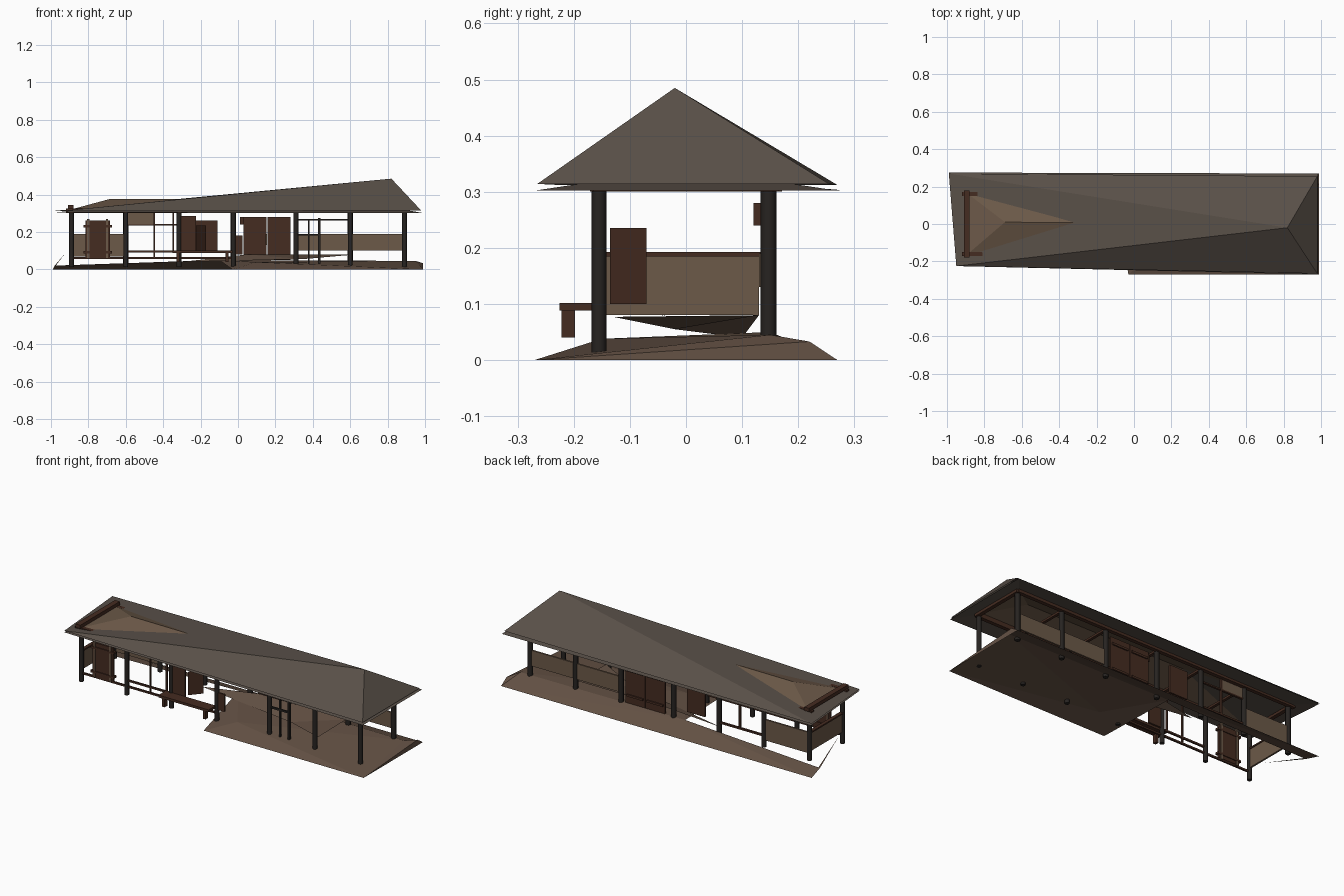
import bpy, math

def mat(name, r, g, b):
    m = bpy.data.materials.new(name)
    m.diffuse_color = (r, g, b, 1)
    return m

ROOF = mat("roof_tile", .10, .08, .065)
WOOD = mat("dark_wood", .06, .025, .015)
PANEL = mat("light_wood", .15, .10, .065)
POST = mat("post_wood", .02, .017, .015)
EARTH = mat("earth", .13, .085, .06)

def mesh(name, verts, faces, m):
    me = bpy.data.meshes.new(name)
    me.from_pydata(verts, [], faces)
    me.materials.append(m)
    ob = bpy.data.objects.new(name, me)
    bpy.context.collection.objects.link(ob)
    return ob

def box(name, x0, x1, y0, y1, z0, z1, m):
    v = [(x, y, z) for z in (z0, z1) for x, y in ((x0, y0), (x1, y0), (x1, y1), (x0, y1))]
    f = [(3, 2, 1, 0), (4, 5, 6, 7)] + [(i, (i + 1) % 4, (i + 1) % 4 + 4, i + 4) for i in range(4)]
    return mesh(name, v, f, m)

def cyl(name, x, y, z0, z1, r, m, n=8):
    bpy.ops.mesh.primitive_cylinder_add(vertices=n, radius=r, depth=z1 - z0, location=(x, y, (z0 + z1) / 2))
    ob = bpy.context.object
    ob.name = name
    ob.data.materials.append(m)
    bpy.ops.object.shade_smooth_by_angle(angle=math.radians(50))
    return ob

# outer roof: lopsided pyramid sheet with one high apex
mesh("outer_roof", [(-.95, -.225, .312), (.98, -.265, .314), (.98, .255, .314), (-.99, .27, .312), (.82, -.02, .485)],
     [(0, 1, 4), (1, 2, 4), (2, 3, 4), (3, 0, 4)], ROOF)

# soffit ring under the eaves
mesh("soffit", [(-.95, -.225, .303), (.985, -.27, .302), (.985, .27, .302), (-.99, .275, .303),
                (-.9, -.17, .312), (.9, -.17, .317), (.9, .17, .317), (-.9, .17, .312)],
     [(i, (i + 1) % 4, (i + 1) % 4 + 4, i + 4) for i in range(4)], ROOF)

# inner hip ceiling, its left end shows through the outer roof
mesh("ceiling", [(-.9, -.17, .318), (.9, -.17, .318), (.9, .17, .318), (-.9, .17, .318),
                 (-.69, .01, .375), (.7, 0, .375)],
     [(0, 1, 5, 4), (1, 2, 5), (2, 3, 4, 5), (3, 0, 4)], PANEL)

# earth mound
mesh("mound", [(.99, -.27, 0), (-.03, -.27, 0), (-.1, .15, .05), (.95, .15, .045), (.99, .22, .033),
               (.99, .27, 0), (-.99, .27, 0), (-.98, .18, .02), (.1, -.15, .038), (-.92, -.05, .08)],
     [(0, 8, 1), (1, 8, 2), (0, 3, 8), (8, 3, 2), (0, 4, 3), (0, 5, 4), (3, 4, 5), (2, 3, 5),
      (2, 5, 6), (2, 6, 7)], EARTH)
mesh("mound_sliver", [(-.99, .27, 0), (-.98, .18, .02), (-.92, -.08, .09)], [(0, 1, 2)], EARTH)

# broken floor
mesh("floor_piece", [(.6, .13, .08), (.6, -.13, .077), (.35, -.02, .055), (.05, .13, .08), (-.3, .1, .04)],
     [(0, 1, 2), (0, 2, 3), (2, 4, 3)], EARTH)

# columns
xs = (-.89, -.60, -.315, -.025, .31, .60, .89)
for x in xs:
    cyl("front_column", x, -.155, .012, .305, .013, POST)
    cyl("back_column", x, .147, .03, .305, .014, POST)

# ring beams and raised left tie beam
for s in (-1, 1):
    box("long_beam", -.92, .9, s * .16 - .011, s * .16 + .011, .300, .326, WOOD)
    box("end_beam", s * .9 - .011, s * .9 + .011, -.165, .165, .300, .315, WOOD)
box("tie_beam", -.91, -.88, -.18, .18, .325, .345, WOOD)
for x in xs[1:-1]:
    box("cross_beam", x - .008, x + .008, -.16, .16, .302, .314, WOOD)

# low wall panels
box("left_end_panel", -.895, -.885, -.15, .13, .08, .19, PANEL)
box("left_end_rail", -.9, -.88, -.15, .14, .185, .193, WOOD)
box("back_left_panel", -.89, -.60, .142, .152, .07, .19, PANEL)
box("back_right_panel", .31, .89, .142, .152, .10, .19, PANEL)
box("hanging_panel", -.595, -.45, .142, .15, .24, .30, PANEL)

# rails
box("back_rail", -.60, -.315, .142, .154, .09, .10, WOOD)
box("back_top_rail", -.60, -.315, .142, .154, .235, .243, WOOD)
box("back_stud", -.453, -.443, .142, .154, .09, .30, WOOD)
box("front_rail", -.89, -.025, -.16, -.15, .055, .065, WOOD)
box("front_sill", -.60, -.315, -.16, -.15, .09, .10, WOOD)
box("front_stud", -.35, -.342, -.16, -.15, .09, .30, WOOD)
box("front_stud", -.453, -.445, -.16, -.15, .055, .30, WOOD)
for z in (.18, .26):
    box("screen_rail", .31, .60 if z > .2 else .435, -.16, -.15, z, z + .01, POST)
box("screen_post", .428, .440, -.162, -.148, .03, .275, POST)
box("screen_post", .375, .382, -.16, -.15, .03, .26, POST)

# back double door with battens
for x0, x1 in ((.03, .153), (.157, .28)):
    box("double_door", x0, x1, .140, .150, .05, .28, WOOD)
    for z in (.09, .235):
        box("door_batten", x0 + .01, x1 - .01, .133, .157, z, z + .012, WOOD)
box("door_handle", .148, .154, .13, .14, .13, .19, PANEL)
box("wall_bracket", .01, .03, .12, .135, .24, .28, WOOD)
box("back_door", -.225, -.11, .140, .150, .10, .26, WOOD)

# front doors: one shut, one swung inwards
box("front_door", -.31, -.225, -.16, -.15, .10, .285, WOOD)
mesh("open_door", [(-.225, -.135, .10), (-.17, -.07, .10), (-.17, -.07, .235), (-.225, -.135, .235)], [(0, 1, 2, 3)], WOOD)
box("narrow_door", -.015, .025, -.16, -.15, .08, .18, WOOD)

# front left cabinet door with bands
box("cabinet_door", -.815, -.685, -.162, -.148, .065, .26, WOOD)
for z in (.085, .225):
    box("cabinet_band", -.825, -.675, -.167, -.143, z, z + .012, WOOD)
for x in (-.80, -.70):
    box("cabinet_stile", x - .006, x + .006, -.166, -.144, .06, .27, PANEL)

# bench
box("bench_seat", -.35, -.03, -.225, -.16, .088, .102, WOOD)
for x in (-.32, -.06):
    box("bench_leg", x - .008, x + .008, -.222, -.198, .04, .088, WOOD)
